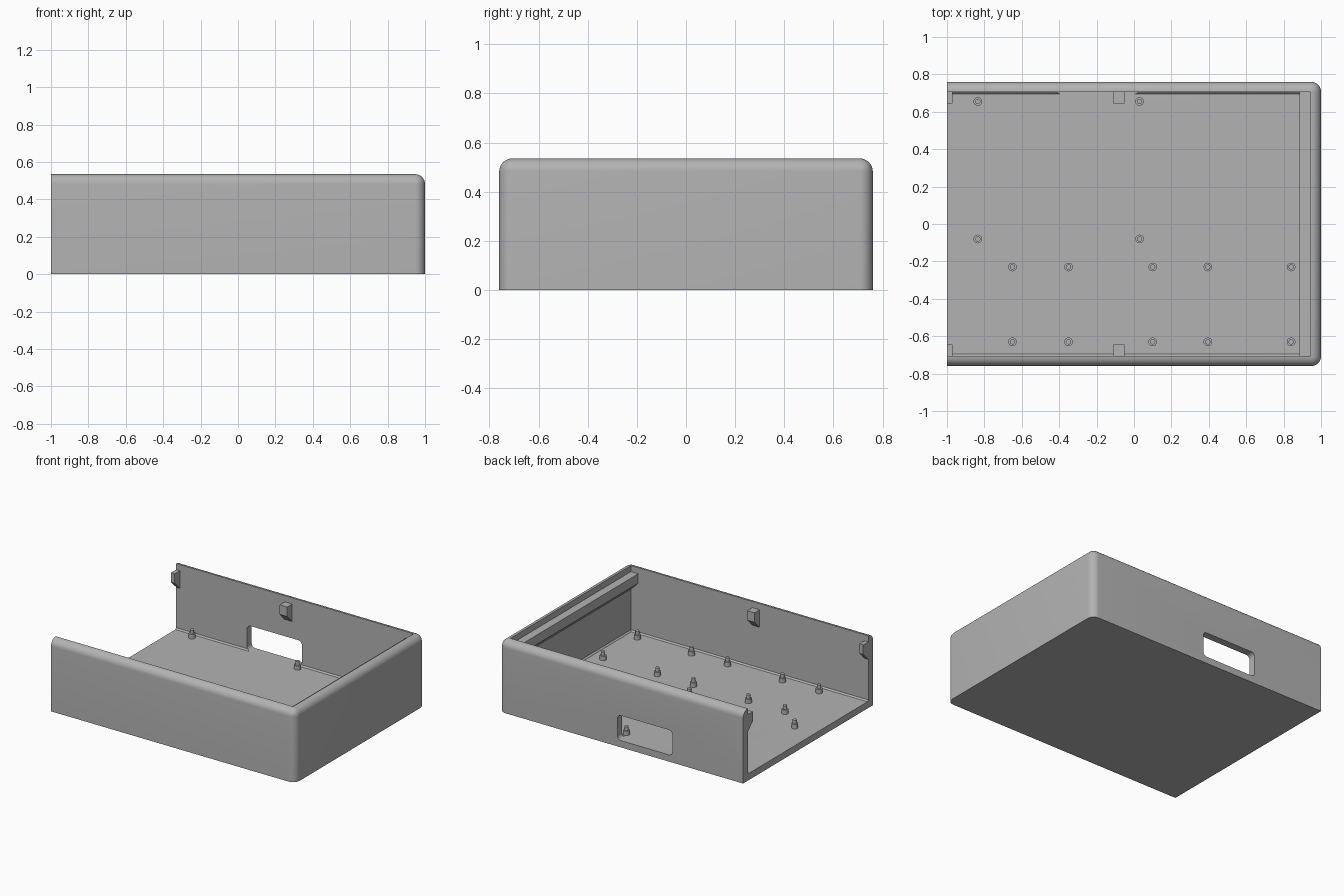
import bpy, bmesh, math

cube = bpy.data.objects.get("Cube")
if cube:
    bpy.data.objects.remove(cube)

HALF_Y, HEIGHT, WALL = 0.76, 0.535, 0.055
INNER_Y, INNER_X, FLOOR = HALF_Y - WALL, 1 - WALL, 0.05

grey = bpy.data.materials.new("plain grey")
grey.use_nodes = True
COLOUR = (0.45, 0.45, 0.45, 1)
grey.diffuse_color = COLOUR
grey.node_tree.nodes["Principled BSDF"].inputs["Base Color"].default_value = COLOUR


def finish(name, bm):
    bmesh.ops.recalc_face_normals(bm, faces=bm.faces[:])
    mesh = bpy.data.meshes.new(name)
    bm.to_mesh(mesh)
    bm.free()
    mesh.materials.append(grey)
    obj = bpy.data.objects.new(name, mesh)
    bpy.context.collection.objects.link(obj)
    return obj


def box(name, low, high, pick=None, radius=0, segments=1):
    """Box between two corners; edges whose midpoint passes pick are rounded."""
    bm = bmesh.new()
    bmesh.ops.create_cube(bm, size=1)
    for v in bm.verts:
        v.co = [lo + (c + 0.5) * (hi - lo) for c, lo, hi in zip(v.co, low, high)]
    if pick:
        edges = [e for e in bm.edges if pick((e.verts[0].co + e.verts[1].co) / 2)]
        bmesh.ops.bevel(bm, geom=edges, offset=radius, segments=segments,
                        profile=0.5, affect='EDGES')
    return finish(name, bm)


def prism(name, profile, start, end, place):
    """Extrude an (outward, up) profile from start to end along a wall."""
    bm = bmesh.new()
    a, b = [[bm.verts.new(place(t, d, z)) for d, z in profile] for t in (start, end)]
    n = len(profile)
    bm.faces.new(a)
    bm.faces.new(b)
    for i in range(n):
        bm.faces.new((a[i], a[(i + 1) % n], b[(i + 1) % n], b[i]))
    return finish(name, bm)


def smooth(obj):
    bpy.ops.object.select_all(action='DESELECT')
    obj.select_set(True)
    bpy.context.view_layer.objects.active = obj
    bpy.ops.object.shade_smooth_by_angle(angle=math.radians(30))


# Tray shell: three rounded top edges and two rounded upright corners
def outer_edge(m):
    top = m.z > HEIGHT - 0.01 and m.x > -0.9
    upright = m.x > 0.99 and abs(m.y) > HALF_Y - 0.01
    return top or upright


shell = box("tray_shell", (-1, -HALF_Y, 0), (1, HALF_Y, HEIGHT), outer_edge, WALL - 0.002, 8)

# Cutters: the cavity, open at the top and left end, and the cable window
cavity = box("cavity_cutter", (-1.2, -INNER_Y, FLOOR), (INNER_X, INNER_Y, 1),
             lambda m: m.z < FLOOR + 0.01 and m.x > -1.1, 0.01)
window = box("window_cutter", (-0.42, 0.66, FLOOR), (0.03, 0.9, 0.235),
             lambda m: abs(m.y - 0.78) < 0.01 and (m.x < -0.41 or m.x > 0.02)
             , 0.03, 6)
for cutter in (cavity, window):
    cut = shell.modifiers.new(cutter.name, 'BOOLEAN')
    cut.operation = 'DIFFERENCE'
    cut.solver = 'EXACT'
    cut.object = cutter
bpy.context.view_layer.update()
cut_mesh = bpy.data.meshes.new_from_object(
    shell.evaluated_get(bpy.context.evaluated_depsgraph_get()))
shell.modifiers.clear()
shell.data = cut_mesh
for cutter in (cavity, window):
    bpy.data.objects.remove(cutter)
smooth(shell)

# Lid rail on the end wall and lid clips on the long walls, sloped below
CATCH = [(0, 0.49), (0.06, 0.49), (0.06, 0.42), (0, 0.36)]
prism("lid_rail", CATCH, -INNER_Y, INNER_Y, lambda t, d, z: (INNER_X - d, t, z))
for side, label in ((-1, "front"), (1, "back")):
    for start, end, spot in ((-1, -0.97, "end"), (-0.11, -0.05, "middle")):
        prism(f"{label}_{spot}_clip", CATCH, start, end,
              lambda t, d, z: (t, side * (INNER_Y - d), z))

# Stepped board posts on the floor
spots = [(x, y) for x in (-0.835, 0.03) for y in (0.655, -0.08)]
spots += [(x, y) for x in (-0.65, -0.35, 0.1, 0.395, 0.84) for y in (-0.23, -0.63)]
STEPS = [(0.023, 0), (0.023, 0.032), (0.014, 0.032), (0.014, 0.06)]
SIDES = 20
for i, (x, y) in enumerate(spots):
    bm = bmesh.new()
    rings = []
    for r, z in STEPS:
        rings.append([bm.verts.new((x + r * math.cos(k * math.tau / SIDES),
                                    y + r * math.sin(k * math.tau / SIDES),
                                    FLOOR + z)) for k in range(SIDES)])
    for a, b in zip(rings, rings[1:]):
        for k in range(SIDES):
            n = (k + 1) % SIDES
            bm.faces.new((a[k], a[n], b[n], b[k]))
    bm.faces.new(rings[-1])
    bm.faces.new(rings[0])
    smooth(finish(f"board_post_{i + 1}", bm))
